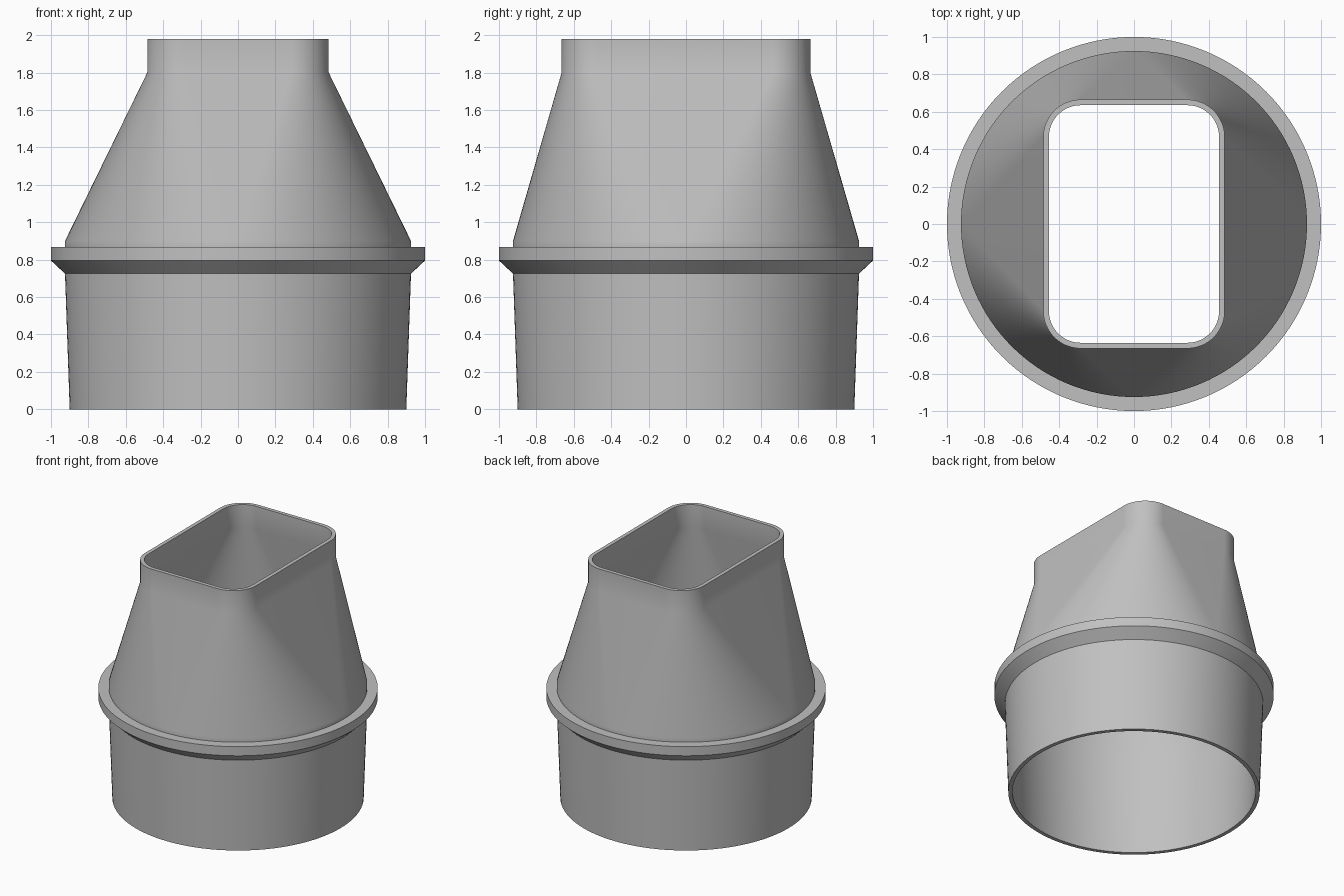
import bpy, bmesh
from math import cos, sin, pi

cube = bpy.data.objects.get("Cube")
if cube:
    bpy.data.objects.remove(cube)

STEPS = 32  # segments per quarter turn

grey = bpy.data.materials.new("light_grey_plastic")
grey.use_nodes = True
colour = (0.53, 0.53, 0.53, 1)
grey.diffuse_color = colour
grey.node_tree.nodes["Principled BSDF"].inputs["Base Color"].default_value = colour


def ring(z, half_x, half_y, radius):
    """Rounded rectangle; a circle when the half sizes equal the radius."""
    points = []
    for q, (sx, sy) in enumerate([(1, 1), (-1, 1), (-1, -1), (1, -1)]):
        for i in range(STEPS + 1):
            a = (q + i / STEPS) * pi / 2
            points.append((sx * (half_x - radius) + radius * cos(a),
                           sy * (half_y - radius) + radius * sin(a), z))
    return points


def circle(z, r):
    return ring(z, r, r, r)


def outer_mouth(z):
    return ring(z, 0.485, 0.665, 0.2)


def inner_mouth(z):
    return ring(z, 0.455, 0.635, 0.17)


# Closed wall section: up the outside, over the rim and down the inside
sections = [
    circle(0, 0.9), circle(0.725, 0.925),                       # tapered spigot
    circle(0.795, 1.0), circle(0.867, 1.0), circle(0.867, 0.925),  # flange
    circle(0.9, 0.925), outer_mouth(1.8), outer_mouth(1.98),    # transition and neck
    inner_mouth(1.98), inner_mouth(1.8),                        # inside of neck
    circle(0.9, 0.895), circle(0.725, 0.895), circle(0, 0.87),  # inside of spigot
]

bm = bmesh.new()
loops = [[bm.verts.new(p) for p in s] for s in sections]
for k, low in enumerate(loops):
    high = loops[(k + 1) % len(loops)]
    for i in range(len(low)):
        j = (i + 1) % len(low)
        bm.faces.new((low[i], low[j], high[j], high[i]))
# Merging the doubled points of the circles leaves flat triangles on the four sides
bmesh.ops.remove_doubles(bm, verts=bm.verts, dist=0.0001)
bmesh.ops.recalc_face_normals(bm, faces=bm.faces)

mesh = bpy.data.meshes.new("round_to_rectangular_adapter")
bm.to_mesh(mesh)
bm.free()
mesh.materials.append(grey)
adapter = bpy.data.objects.new("round_to_rectangular_adapter", mesh)
bpy.context.collection.objects.link(adapter)

# Smooth walls with crisp rims and flange edges
bpy.ops.object.select_all(action='DESELECT')
adapter.select_set(True)
bpy.context.view_layer.objects.active = adapter
bpy.ops.object.shade_smooth_by_angle(angle=pi / 6)
